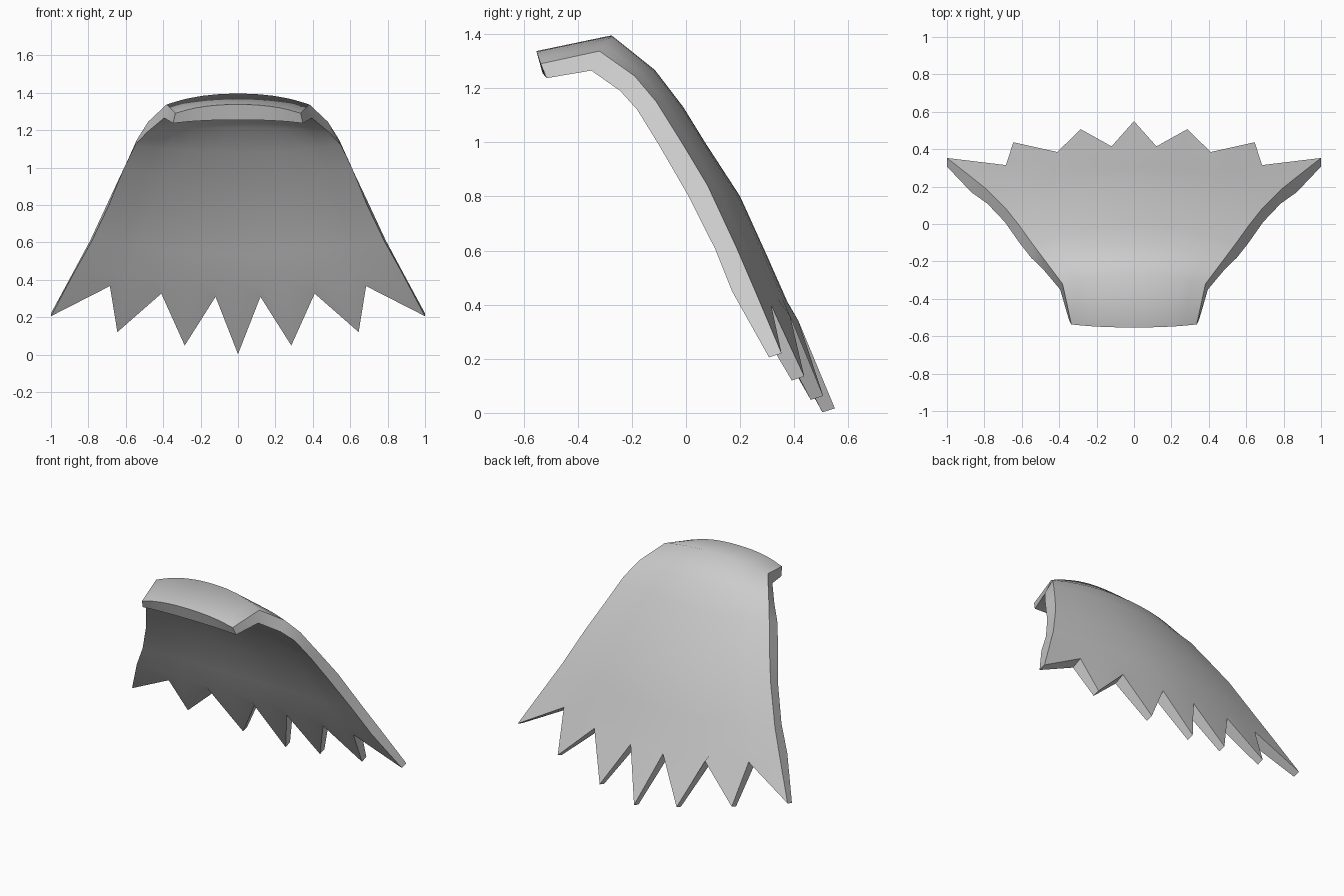
import bpy, bmesh, math

if "Cube" in bpy.data.objects:
    bpy.data.objects.remove(bpy.data.objects["Cube"])

# Across-the-cape column positions (0 = middle, 1 = side edge)
U = [0, 0.15, 0.3, 0.5, 0.68, 0.8, 1]

# Rows from collar to hem: (centre y, centre z, edge x, edge y, edge z)
OUTER = [(-.553, 1.337, .335, -.537, 1.29), (-.275, 1.395, .382, -.32, 1.337),
         (-.115, 1.267, .48, -.19, 1.245), (-.01, 1.13, .54, -.11, 1.15),
         (.07, 1.0, .612, -.01, .99), (.2, .8, .683, .08, .84),
         (.302, .575, .79, .187, .61), (.375, .41, .876, .256, .45)]
INNER = [(-.53, 1.255, .347, -.515, 1.237), (-.30, 1.312, .395, -.35, 1.265),
         (-.18, 1.212, .485, -.243, 1.19), (-.077, 1.083, .55, -.18, 1.12),
         (.003, .957, .613, -.1, .99), (.13, .762, .69, .01, .8),
         (.228, .54, .783, .108, .605), (.302, .378, .87, .17, .45)]
# Jagged hem on the outer skin: alternating points and notches
HEM = [(0, .55, .017), (.12, .415, .341), (.285, .507, .063), (.41, .385, .358),
       (.645, .437, .135), (.685, .315, .398), (1, .353, .22)]


def skin_rows(profile, hem):
    rows = []
    for i, (cy, cz, ex, ey, ez) in enumerate(profile):
        p = 2.4 - .1 * i        # cross-section gets flatter-sided towards the hem
        rows.append([(u * ex, cy + (ey - cy) * u ** p, cz + (ez - cz) * u ** p) for u in U])
    rows.append(hem)
    # mirror each row across x = 0
    return [[(-x, y, z) for x, y, z in r[:0:-1]] + list(r) for r in rows]


bm = bmesh.new()
# Thickness is thinner at the points than in the notches
hem_in = [(x, y - .07, z - .032) if k % 2 else (x, y - .046, z - .015)
          for k, (x, y, z) in enumerate(HEM)]
outer = [[bm.verts.new(p) for p in r] for r in skin_rows(OUTER, HEM)]
inner = [[bm.verts.new(p) for p in r] for r in skin_rows(INNER, hem_in)]
nr, nc = len(outer), len(outer[0])

# Outer and inner skins
for grid in (outer, inner):
    for i in range(nr - 1):
        for j in range(nc - 1):
            bm.faces.new((grid[i][j], grid[i][j + 1], grid[i + 1][j + 1], grid[i + 1][j]))

# Rim joining the two skins all the way round
loop = ([(0, j) for j in range(nc)] + [(i, nc - 1) for i in range(1, nr)]
        + [(nr - 1, j) for j in range(nc - 2, -1, -1)] + [(i, 0) for i in range(nr - 2, 0, -1)])
for (a, b), (c, d) in zip(loop, loop[1:] + loop[:1]):
    bm.faces.new((outer[a][b], outer[c][d], inner[c][d], inner[a][b]))
bmesh.ops.recalc_face_normals(bm, faces=bm.faces)

mesh = bpy.data.meshes.new("cape")
bm.to_mesh(mesh)
bm.free()
cape = bpy.data.objects.new("cape", mesh)
bpy.context.collection.objects.link(cape)
bpy.context.view_layer.objects.active = cape
cape.select_set(True)
bpy.ops.object.shade_smooth_by_angle(angle=math.radians(56))
